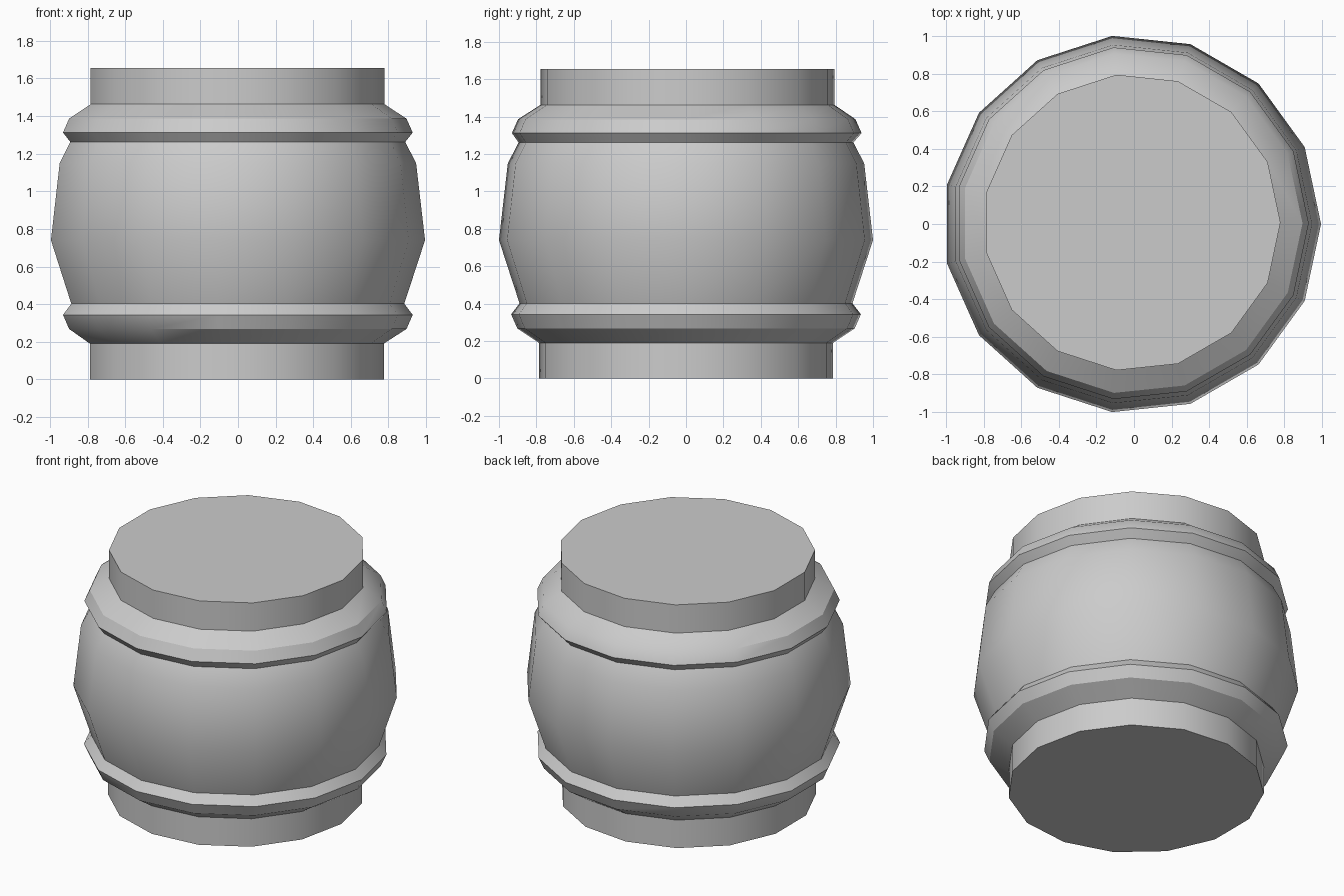
import bpy, bmesh
from math import cos, sin, tau, radians

if "Cube" in bpy.data.objects:
    bpy.data.objects.remove(bpy.data.objects["Cube"])

SIDES = 15
CX = -0.011  # an odd-sided ring is centred by its bounding box

# Barrel outline from bottom to top: radius, height, sideways drift in x and y
profile = [
    (0.79, 0.0, -0.004, 0.0), (0.79, 0.19, -0.004, 0.0),        # bottom neck
    (0.907, 0.268, 0, 0), (0.94, 0.343, 0, 0),                  # lower band
    (0.895, 0.402, 0, 0), (1.0055, 0.74, 0, 0),                 # belly
    (0.958, 1.15, 0, 0), (0.9, 1.262, 0, 0),
    (0.94, 1.312, 0, 0.004), (0.907, 1.386, 0, 0.004),          # upper band
    (0.79, 1.463, 0, 0.008), (0.79, 1.655, 0, 0.008),           # top neck
]

bm = bmesh.new()
rings = []
for r, z, dx, dy in profile:
    rings.append([bm.verts.new((CX + dx + r * cos(tau * i / SIDES),
                                dy + r * sin(tau * i / SIDES), z))
                  for i in range(SIDES)])

# Side walls
for a, b in zip(rings, rings[1:]):
    for i in range(SIDES):
        j = (i + 1) % SIDES
        bm.faces.new((a[i], a[j], b[j], b[i]))

# Flat ends
bm.faces.new(rings[0][::-1])
bm.faces.new(rings[-1])

mesh = bpy.data.meshes.new("barrel")
bm.to_mesh(mesh)
bm.free()
barrel = bpy.data.objects.new("barrel", mesh)
bpy.context.collection.objects.link(barrel)

# Smooth walls, crisp band and neck edges
bpy.context.view_layer.objects.active = barrel
barrel.select_set(True)
bpy.ops.object.shade_smooth_by_angle(angle=radians(32))
